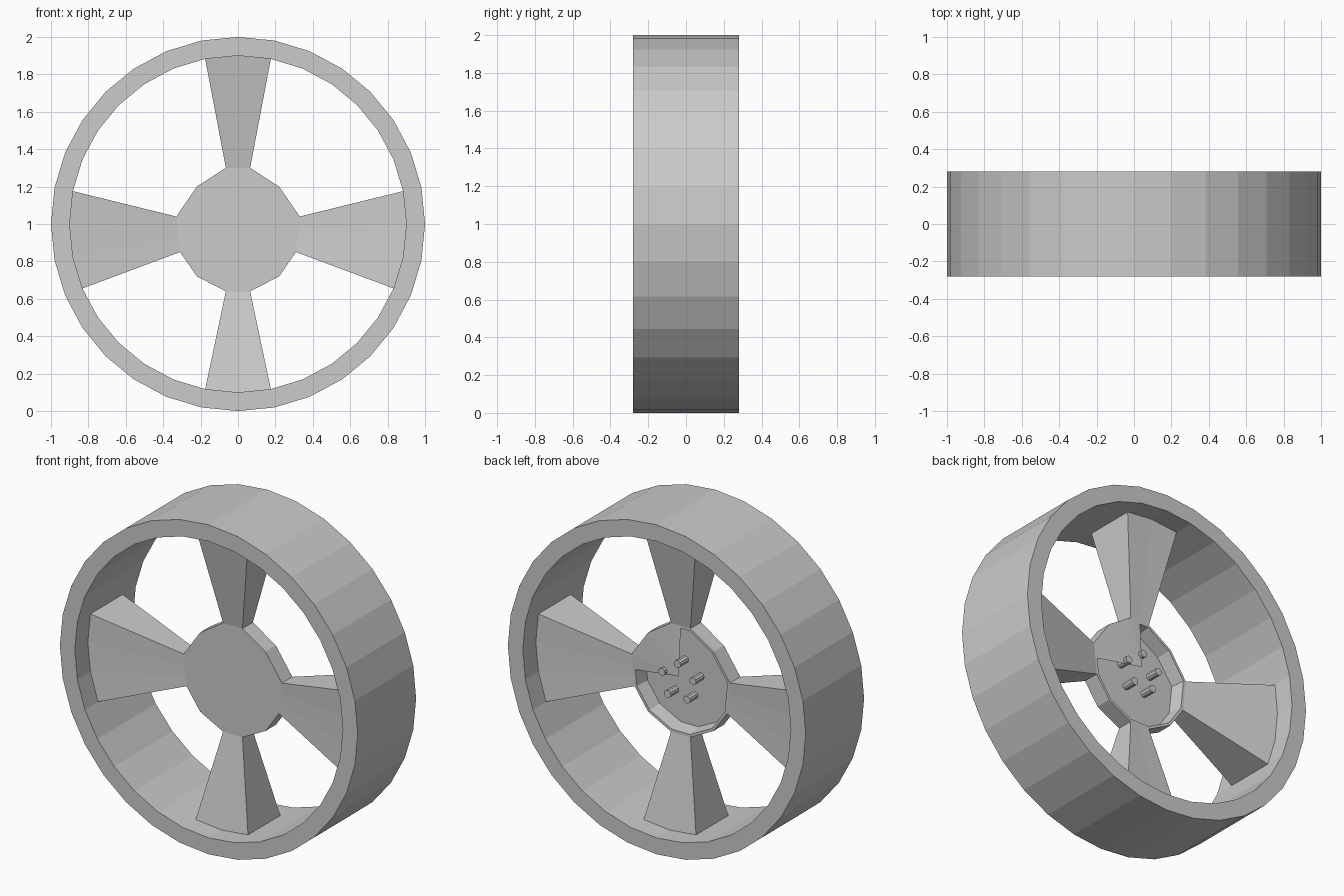
import bpy, bmesh
from math import sin, cos, radians, pi

if "Cube" in bpy.data.objects:
    bpy.data.objects.remove(bpy.data.objects["Cube"])

R_OUT, R_IN, HALF_W = 1.0, 0.9, 0.28
HUB_Y, TIP_Y, HUB_Z = 0.05, 0.155, 0.97


def make(name, verts, faces):
    me = bpy.data.meshes.new(name)
    me.from_pydata(verts, [], faces)
    bm = bmesh.new()
    bm.from_mesh(me)
    bmesh.ops.recalc_face_normals(bm, faces=bm.faces)
    bm.to_mesh(me)
    bm.free()
    ob = bpy.data.objects.new(name, me)
    bpy.context.collection.objects.link(ob)
    return ob


def bridge(n, a, b, closed=True):
    """Quads between rings number a and b of n points."""
    return [(a*n + i, a*n + (i+1) % n, b*n + (i+1) % n, b*n + i)
            for i in range(n if closed else n - 1)]


# Rim: 32-sided rectangular ring
N = 32
verts = [(r*cos(2*pi*i/N), y, 1 + r*sin(2*pi*i/N))
         for r, y in ((R_OUT, -HALF_W), (R_OUT, HALF_W), (R_IN, HALF_W), (R_IN, -HALF_W))
         for i in range(N)]
make("rim", verts, [f for k in range(4) for f in bridge(N, k, (k+1) % 4)])

# Hub: shallow cup, closed at the front and open at the back
half = [(0.065, 1.30), (0.22, 1.20), (0.33, 1.04), (0.31, 0.85), (0.22, 0.72), (0.065, 0.64)]
outline = half + [(-x, z) for x, z in reversed(half)]
n = len(outline)
verts = [(x*s, y, HUB_Z + (z - HUB_Z)*s)
         for s, y in ((1, -HUB_Y), (1, HUB_Y), (0.95, HUB_Y), (0.91, -0.035))
         for x, z in outline]
faces = [f for k in range(3) for f in bridge(n, k, k+1)]
faces += [tuple(range(n)), tuple(range(3*n, 4*n))]
make("hub", verts, faces)

# Partial back cap: low fan over the upper +x quarter of the hub
fan = [(0, 1.30)] + half[:3] + [(0.32, 0.95)]
verts = [(0, 0.07, 1.0)] + [(x, HUB_Y, z) for x, z in fan]
make("hub_cap", verts, [(0, i, i+1) for i in range(1, len(fan))])


# Spokes: widen and thicken from the hub edge to the rim
def spoke(name, base_a, base_b, ang_a, ang_b):
    m = round(abs(ang_b - ang_a) / 11.25) + 1
    base, tip = [], []
    for i in range(m):
        t = i / (m - 1)
        a = radians(ang_a + (ang_b - ang_a)*t)
        base.append((base_a[0] + (base_b[0]-base_a[0])*t, base_a[1] + (base_b[1]-base_a[1])*t))
        tip.append((R_IN*cos(a), 1 + R_IN*sin(a)))
    verts = [(x, s*d, z) for pts, d, s in ((base, HUB_Y, -1), (tip, TIP_Y, -1),
                                           (tip, TIP_Y, 1), (base, HUB_Y, 1)) for x, z in pts]
    faces = [f for k in range(4) for f in bridge(m, k, (k+1) % 4, False)]
    faces += [tuple(k*m for k in range(4)), tuple(k*m + m - 1 for k in range(4))]
    make(name, verts, faces)


def flip(p):
    return (-p[0], p[1])


spoke("spoke_top", half[0], flip(half[0]), 78.75, 101.25)
spoke("spoke_bottom", half[5], flip(half[5]), -78.75, -101.25)
spoke("spoke_right", half[2], half[3], 11.25, -22.5)
spoke("spoke_left", flip(half[2]), flip(half[3]), 168.75, 202.5)

# Wheel bolts: five short pegs in a ring, facing the back
S = 10
for k in range(5):
    a = pi/2 + 2*pi*k/5
    cx, cz = 0.11*cos(a), HUB_Z + 0.11*sin(a)
    verts = [(cx + 0.023*cos(2*pi*i/S), y, cz + 0.023*sin(2*pi*i/S))
             for y in (0.005, 0.085) for i in range(S)]
    make(f"bolt_{k+1}", verts, bridge(S, 0, 1) + [tuple(range(S)), tuple(range(S, 2*S))])
